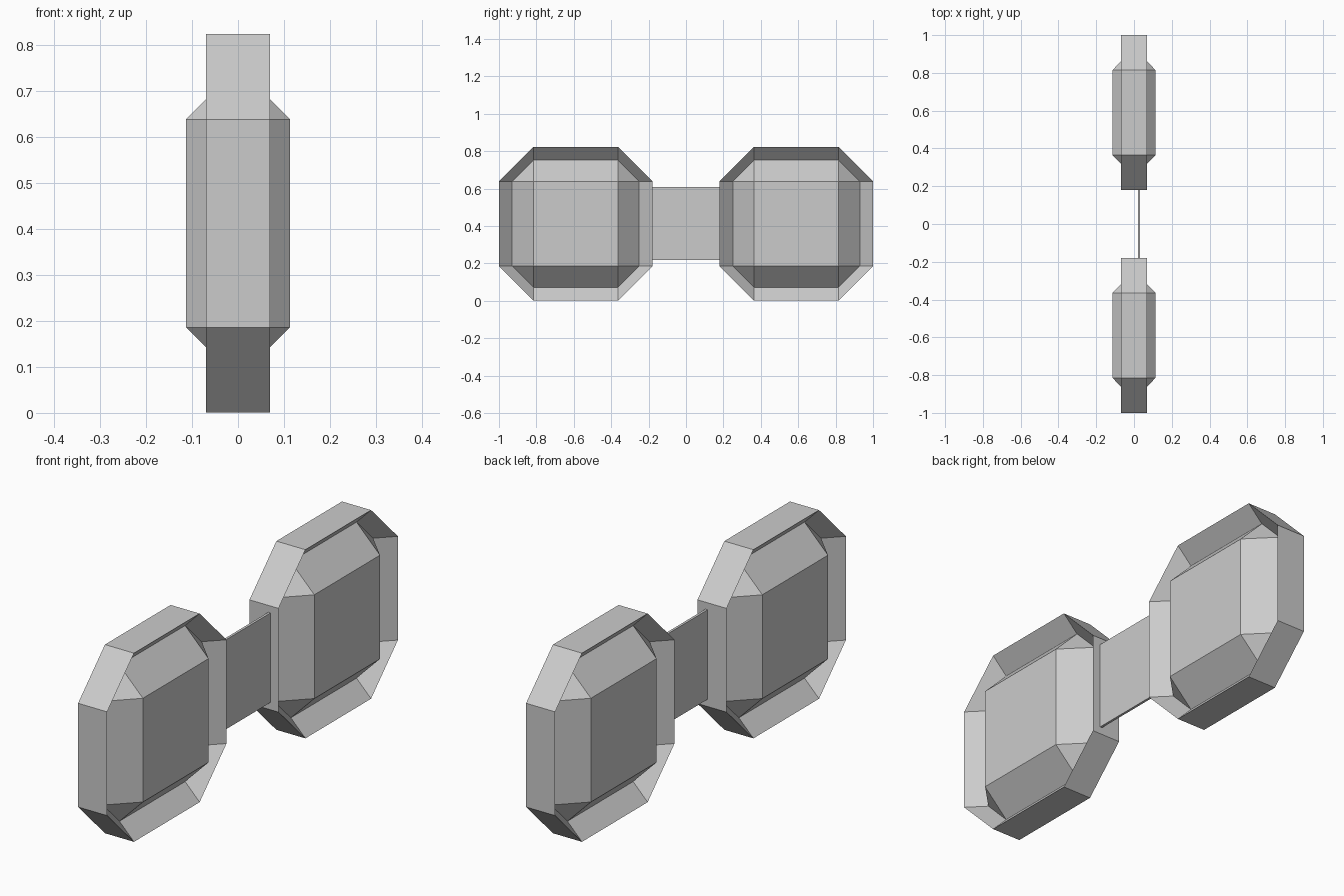
import bpy, bmesh

if "Cube" in bpy.data.objects:
    bpy.data.objects.remove(bpy.data.objects["Cube"])

CY, CZ = 0.59, 0.412      # centre of one pod
FLAT = 0.226              # half length of the octagon's straight sides
OUTER, INNER = 0.411, 0.34
RIM_X, LENS_X = 0.07, 0.113


def octagon(bm, side, r, x):
    """Eight-sided loop in the YZ plane with straight sides of fixed length."""
    pts = [(r, -FLAT), (r, FLAT), (FLAT, r), (-FLAT, r),
           (-r, FLAT), (-r, -FLAT), (-FLAT, -r), (FLAT, -r)]
    return [bm.verts.new((x, side * CY + y, CZ + z)) for y, z in pts]


def finish(bm, name):
    bmesh.ops.recalc_face_normals(bm, faces=bm.faces)
    mesh = bpy.data.meshes.new(name)
    bm.to_mesh(mesh)
    bm.free()
    obj = bpy.data.objects.new(name, mesh)
    bpy.context.collection.objects.link(obj)
    return obj


for side, label in ((-1, "front"), (1, "back")):
    # Octagonal rim with a triangular section sloping in to the groove
    bm = bmesh.new()
    loops = [octagon(bm, side, OUTER, -RIM_X), octagon(bm, side, OUTER, RIM_X),
             octagon(bm, side, INNER, 0)]
    for k in range(3):
        a, b = loops[k], loops[(k + 1) % 3]
        for i in range(8):
            j = (i + 1) % 8
            bm.faces.new((a[i], a[j], b[j], b[i]))
    finish(bm, label + "_rim")

    # Faceted core: square faces on both sides, chamfered to the groove
    bm = bmesh.new()
    mid = octagon(bm, side, INNER, 0)
    for x in (-LENS_X, LENS_X):
        sq = [bm.verts.new((x, side * CY + y * FLAT, CZ + z * FLAT))
              for y, z in ((1, -1), (1, 1), (-1, 1), (-1, -1))]
        bm.faces.new(sq)
        for k in range(4):
            p, q = mid[2 * k], mid[2 * k + 1]
            n = mid[(2 * k + 2) % 8]
            bm.faces.new((p, q, sq[(k + 1) % 4], sq[k]))
            bm.faces.new((q, n, sq[(k + 1) % 4]))
    finish(bm, label + "_core")

# Thin plate joining the two pods
bm = bmesh.new()
bmesh.ops.create_cube(bm, size=1)
for v in bm.verts:
    v.co = (0.026 + v.co.x * 0.011, v.co.y * 0.36, 0.413 + v.co.z * 0.39)
finish(bm, "bridge_plate")
